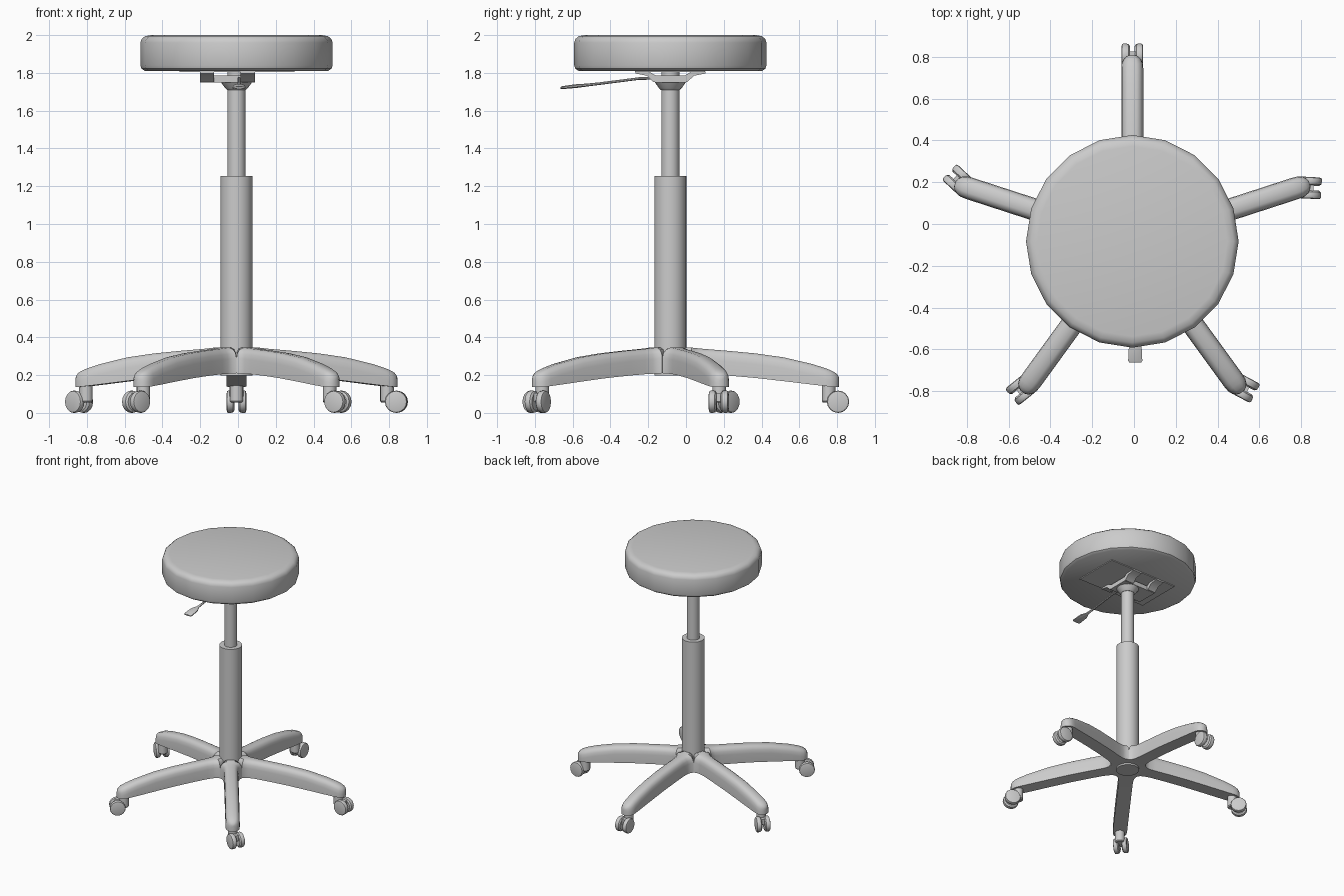
import bpy, bmesh, math
from mathutils import Vector, Matrix

if "Cube" in bpy.data.objects:
    bpy.data.objects.remove(bpy.data.objects["Cube"])

CX, CY = -0.008, -0.083          # column axis
AXIS = Matrix.Translation((CX, CY, 0))


def finish(bm, name, matrix=AXIS, angle=35, smooth=True):
    bmesh.ops.recalc_face_normals(bm, faces=bm.faces)
    bm.transform(matrix)
    me = bpy.data.meshes.new(name)
    bm.to_mesh(me)
    bm.free()
    ob = bpy.data.objects.new(name, me)
    bpy.context.collection.objects.link(ob)
    if smooth:
        bpy.ops.object.select_all(action='DESELECT')
        ob.select_set(True)
        bpy.context.view_layer.objects.active = ob
        bpy.ops.object.shade_smooth_by_angle(angle=math.radians(angle))
    return ob


def loft(name, rings, **kw):
    """Skin closed rings of equal length and cap both ends."""
    bm = bmesh.new()
    vs = [[bm.verts.new(p) for p in r] for r in rings]
    n = len(vs[0])
    for a, b in zip(vs, vs[1:]):
        for i in range(n):
            j = (i + 1) % n
            bm.faces.new((a[i], a[j], b[j], b[i]))
    bm.faces.new(vs[0])
    bm.faces.new(vs[-1])
    return finish(bm, name, **kw)


def lathe(name, profile, sides, **kw):
    t = [2 * math.pi * i / sides for i in range(sides)]
    return loft(name, [[(r * math.cos(a), r * math.sin(a), z) for a in t]
                       for r, z in profile], **kw)


def box(name, lo, hi, matrix=Matrix.Identity(4)):
    rings = [[(lo[0], lo[1], z), (hi[0], lo[1], z), (hi[0], hi[1], z), (lo[0], hi[1], z)]
             for z in (lo[2], hi[2])]
    return loft(name, rings, matrix=matrix, smooth=False)


# Seat cushion
lathe("seat", [(0.485, 1.81), (0.503, 1.822), (0.509, 1.84), (0.509, 1.96),
               (0.502, 1.98), (0.485, 1.994), (0.455, 2.0)], 20)

# Gas lift column
lathe("outer_column", [(0.085, 0.197), (0.085, 1.254)], 24)
lathe("inner_column", [(0.048, 1.2), (0.048, 1.808)], 20)
lathe("collar", [(0.05, 1.71), (0.062, 1.722), (0.082, 1.75), (0.082, 1.76)], 20)

# Seat mount: thin plate, centre block and flared flanges
box("mount_plate", (-0.31, -0.27, 1.804), (0.3, 0.1, 1.815))
box("mount_block", (-0.2, -0.165, 1.75), (0.09, 0.0, 1.785))
for side, label in ((1, "back"), (-1, "front")):
    pts = [(0.075, 1.752), (0.09, 1.752), (0.125, 1.785), (0.185, 1.797),
           (0.185, 1.808), (0.112, 1.806), (0.075, 1.785)]
    for x0, x1, end in ((-0.192, -0.12, "left"), (0.02, 0.098, "right")):
        loft(f"mount_flange_{label}_{end}", [[(x, side * y, z) for y, z in pts] for x in (x0, x1)])

# Height lever: thin rod flowing into a flat paddle
lever = [(-0.13, 1.772, 0.008, 0.007), (-0.25, 1.77, 0.008, 0.007), (-0.35, 1.757, 0.008, 0.007),
         (-0.46, 1.743, 0.008, 0.007), (-0.53, 1.735, 0.010, 0.008), (-0.575, 1.731, 0.03, 0.010),
         (-0.655, 1.722, 0.034, 0.008), (-0.664, 1.721, 0.028, 0.005)]
loft("height_lever", [[(0.006 + w * math.cos(k * math.pi / 4 + math.pi / 8) * 1.08, y,
                        z + h * math.sin(k * math.pi / 4 + math.pi / 8) * 1.08)
                       for k in range(8)] for y, z, w, h in lever],
     matrix=Matrix.Identity(4))

# Base arm stations: radius, half width, top z, bottom z
arm = [(0.0, 0.002, 0.35, 0.21), (0.112, 0.081, 0.349, 0.21), (0.128, 0.066, 0.347, 0.209),
       (0.155, 0.057, 0.344, 0.207), (0.2, 0.053, 0.34, 0.205), (0.3, 0.053, 0.332, 0.198),
       (0.45, 0.053, 0.318, 0.185), (0.6, 0.053, 0.297, 0.168), (0.75, 0.053, 0.262, 0.15),
       (0.82, 0.053, 0.24, 0.142), (0.85, 0.051, 0.228, 0.139), (0.872, 0.042, 0.216, 0.137),
       (0.886, 0.028, 0.203, 0.136), (0.893, 0.012, 0.19, 0.136)]
half = [(1, 0.06), (0.93, 0.033), (0.75, 0.014), (0.42, 0.003)]


def arm_ring(r, w, zt, zb):
    k = min(1, (zt - zb) / 0.09)
    right = [(r, w * f, zt - d * k) for f, d in half]
    left = [(r, -y, z) for _, y, z in reversed(right)]
    return [(r, w, zb)] + right + left + [(r, -w, zb)]


# Five arms, each with a swivelled twin-wheel caster
wheel_profile = [(0.046, -0.020), (0.057, -0.012), (0.059, 0.0), (0.059, 0.012),
                 (0.056, 0.018), (0.046, 0.021)]
for i, (ang, swivel) in enumerate(((90, 90), (162, 137), (234, 219), (306, 332), (18, -3)), 1):
    loft(f"base_arm_{i}", [arm_ring(*s) for s in arm],
         matrix=AXIS @ Matrix.Rotation(math.radians(ang), 4, 'Z'))
    pos = AXIS @ Matrix.Rotation(math.radians(ang), 4, 'Z') @ Vector((0.838, 0, 0))
    m = Matrix.Translation(pos) @ Matrix.Rotation(math.radians(swivel), 4, 'Z')
    lathe(f"caster_stem_{i}", [(0.03, 0.055), (0.036, 0.062), (0.036, 0.15)], 16, matrix=m)
    box(f"caster_bridge_{i}", (0.0, -0.02, 0.06), (0.07, 0.02, 0.106), matrix=m)
    for s in (-1, 1):
        side = "left" if s > 0 else "right"
        wm = m @ Matrix.Translation((0.05, s * 0.031, 0.059)) @ Matrix.Rotation(-s * math.pi / 2, 4, 'X')
        lathe(f"caster_wheel_{i}_{side}", wheel_profile, 16, matrix=wm)
